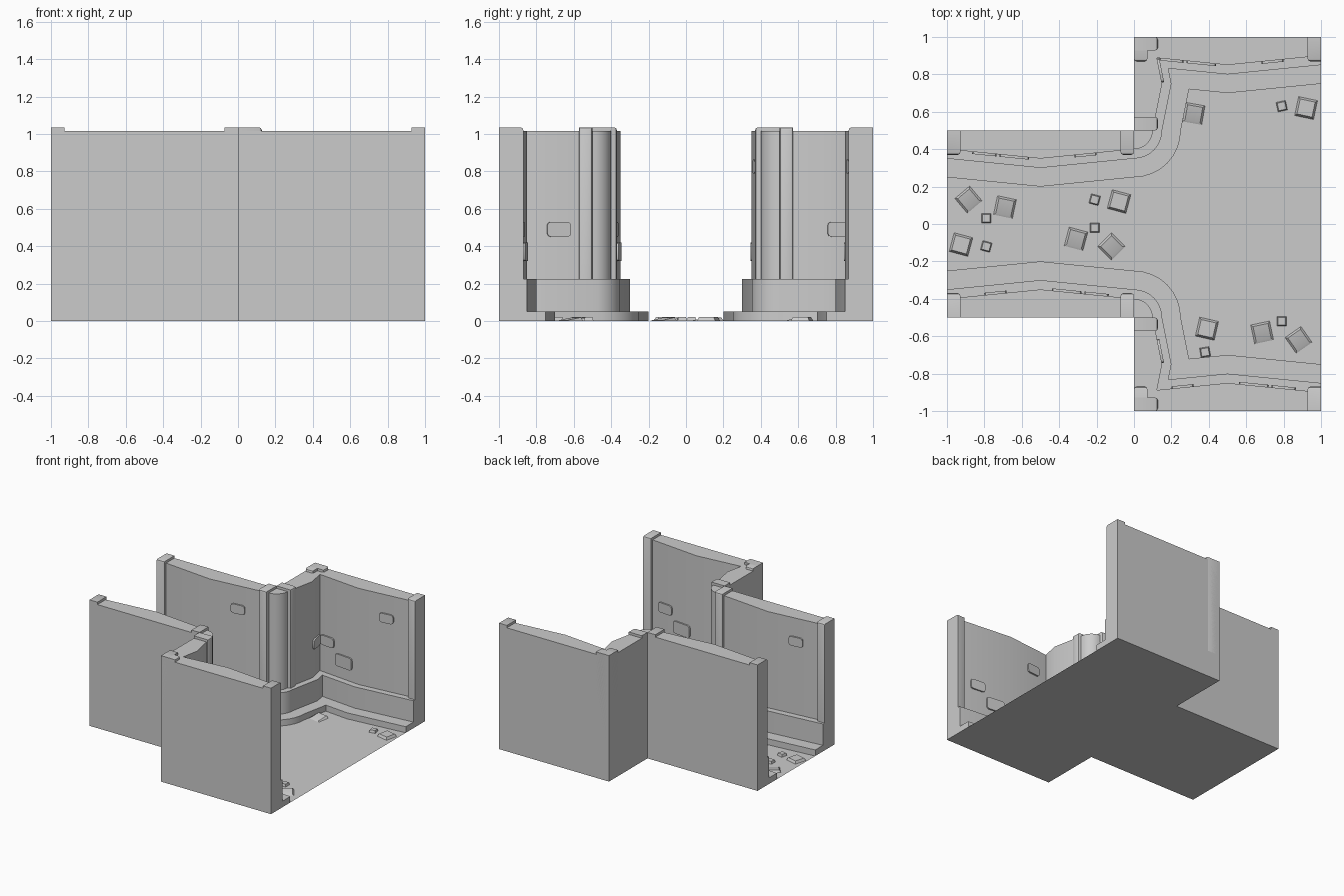
import bpy, bmesh, math
from mathutils import Matrix, Vector

if "Cube" in bpy.data.objects:
    bpy.data.objects.remove(bpy.data.objects["Cube"])


def finish(bm, name, mirror=False):
    bmesh.ops.remove_doubles(bm, verts=bm.verts, dist=1e-5)
    bmesh.ops.recalc_face_normals(bm, faces=bm.faces)
    me = bpy.data.meshes.new(name)
    bm.to_mesh(me)
    bm.free()
    ob = bpy.data.objects.new(name, me)
    bpy.context.collection.objects.link(ob)
    if mirror:
        m = ob.modifiers.new("Mirror", 'MIRROR')
        m.use_axis = (False, True, False)
        m.use_mirror_merge = False
    bpy.context.view_layer.objects.active = ob
    ob.select_set(True)
    bpy.ops.object.shade_smooth_by_angle(angle=math.radians(28))
    ob.select_set(False)
    return ob


ARC = 8


def path(d):
    """Plan line of the inner wall face at thickness d (y > 0 half)."""
    pts = [(-1, .5 - d), (-.5, .45 - d)]
    for i in range(ARC + 1):
        a = math.pi / 2 * i / ARC
        pts.append((d * math.sin(a), .5 - d * math.cos(a)))
    x, y = d, 1 - d
    for _ in range(20):
        x = d + .05 - .2 * abs(y - .75)
        y = 1 - d - .1 * x
    if y > .76:
        pts.append((d + .05, .75))
    else:
        pts.append(((d + x) / 2, (.5 + y) / 2))
    return pts + [(x, y), (.5, .95 - d), (1, 1 - d)]


outer = [(-1, .5), (-.5, .5)] + [(0, .5)] * (ARC + 1) + [(0, .75), (0, 1), (.5, 1), (1, 1)]

# Stepped walls, lofted through the levels
low, mid, top = path(.25), path(.15), path(.10)
levels = [(low, 0), (low, .05), (mid, .05), (mid, .225), (top, .225),
          (top, 1.015), (outer, 1.015), (outer, 0)]
bm = bmesh.new()
rows = [[bm.verts.new((x, y, z)) for x, y in line] for line, z in levels]
for k, a in enumerate(rows):
    b = rows[(k + 1) % len(rows)]
    for i in range(len(a) - 1):
        bm.faces.new((a[i], a[i + 1], b[i + 1], b[i]))
for end in (0, -1):
    bm.faces.new([r[end] for r in rows])
finish(bm, "stepped_walls", True)

# Floor between the kerbs
bm = bmesh.new()
bm.faces.new([bm.verts.new((x, -y, 0)) for x, y in low] +
             [bm.verts.new((x, y, 0)) for x, y in reversed(low)])
floor = finish(bm, "floor")
if floor.data.polygons[0].normal.z < 0:
    floor.data.flip_normals()


# Pillars, rounded on the side facing the passage
def pillar(name, x0, x1, y0, y1, axis, inner):
    bm = bmesh.new()
    bmesh.ops.create_cube(bm, size=1)
    for v in bm.verts:
        v.co = ((x0 + x1) / 2 + v.co.x * (x1 - x0), (y0 + y1) / 2 + v.co.y * (y1 - y0),
                .6275 + v.co.z * .815)
    es = [e for e in bm.edges if all(abs(v.co[axis] - inner) < 1e-4 for v in e.verts)
          and sum(v.co.z for v in e.verts) > .6
          and not all(abs(abs(v.co.x) - 1) < 1e-4 for v in e.verts)]
    bmesh.ops.bevel(bm, geom=es, offset=.014, segments=2, profile=.5, affect='EDGES')
    finish(bm, name, True)


pillar("pillar_entry", -1, -.928, .37, .5, 1, .37)
pillar("pillar_passage_end", -.072, 0, .37, .5, 1, .37)
pillar("pillar_side", 0, .127, .5, .573, 0, .127)
pillar("pillar_corner_side", 0, .127, .928, 1, 0, .127)
pillar("pillar_corner_back", 0, .072, .87, 1, 1, .87)
pillar("pillar_room_end", .928, 1, .87, 1, 1, .87)


# Raised bricks on the wall faces
def brick(name, x, y, z, ang, w, h):
    bm = bmesh.new()
    bmesh.ops.create_cube(bm, size=1)
    bmesh.ops.scale(bm, vec=(w, .024, h), verts=bm.verts)
    es = [e for e in bm.edges if abs(e.verts[0].co.y - e.verts[1].co.y) > .01]
    bmesh.ops.bevel(bm, geom=es, offset=.02, segments=2, profile=.5, affect='EDGES')
    bm.transform(Matrix.Translation((x, y, z)) @ Matrix.Rotation(ang, 4, 'Z'))
    finish(bm, name)


for x_start, half in ((-1, .5), (0, 1)):
    for s in (-1, 1):
        for t, z, w, h in ((.26, .825, .12, .075), (.64, .37, .16, .10), (.80, .49, .13, .08)):
            u = t if s < 0 else 1 - t
            y = half - .15 + .1 * abs(u - .5)
            slope = .1 * s * (1 if u > .5 else -1)
            brick("wall_brick", x_start + u, s * y, z, math.atan(slope), w, h)
for y in (.82, -.68):
    g = -.2 if y > 0 else .2
    x = .15 - .2 * abs(abs(y) - .75)
    direction = Vector((g, 1 if y > 0 else -1))
    brick("side_brick", x, y, .49, math.atan2(direction.y, direction.x), .13, .08)


# Floor stones: (x, y, size, turn in degrees, sunk on one side)
stones = [(-.885, .13, .1, 40, 1), (-.69, .09, .1, -12, 1), (-.79, .03, .05, 0, 0),
          (-.925, -.11, .1, -15, 0), (-.79, -.12, .05, -15, 0), (-.21, .13, .05, -15, 0),
          (-.08, .12, .1, -15, 0), (-.21, -.02, .05, 0, 0), (-.31, -.08, .1, -15, 1),
          (-.12, -.12, .1, 45, 1), (.32, .59, .1, -10, 1), (.79, .63, .05, 12, 0),
          (.92, .62, .1, -12, 0), (.39, -.56, .1, -13, 0), (.38, -.685, .05, 10, 0),
          (.79, -.52, .05, 0, 0), (.685, -.58, .1, 12, 1), (.88, -.62, .1, 35, 1)]
for x, y, size, turn, sunk in stones:
    bm = bmesh.new()
    bmesh.ops.create_cube(bm, size=1)
    for v in bm.verts:
        up = v.co.z > 0
        k = size * (.82 if up else 1.03)
        height = (.012 + .014 * v.co.y) if sunk else .02
        v.co = (v.co.x * k, v.co.y * k, height if up else 0)
    bm.transform(Matrix.Translation((x, y, 0)) @ Matrix.Rotation(math.radians(turn), 4, 'Z'))
    finish(bm, "floor_stone")
